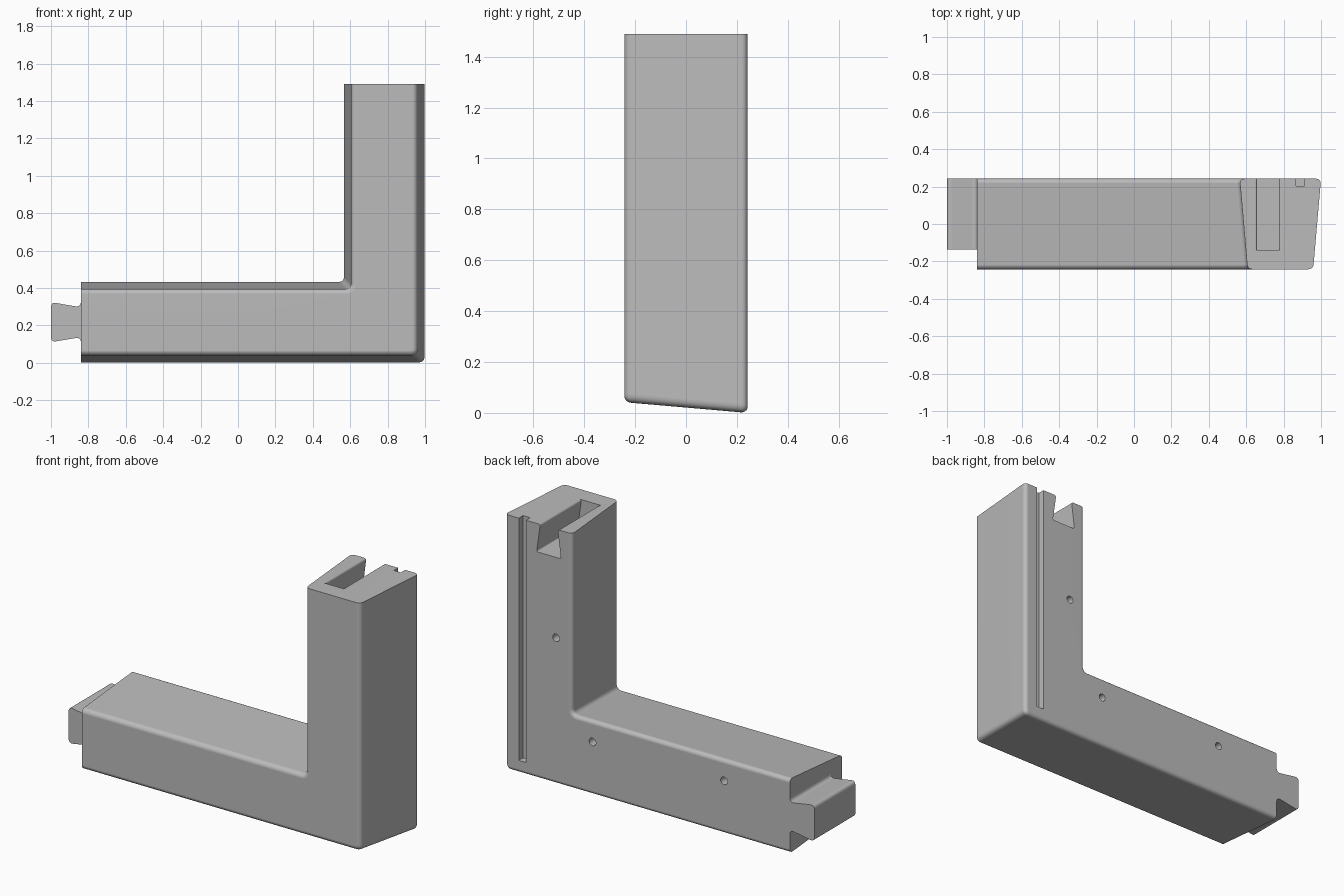
import bpy
import bmesh
import math
from mathutils import Vector

cube = bpy.data.objects.get("Cube")
if cube:
    bpy.data.objects.remove(cube, do_unlink=True)

GREY = (0.5, 0.5, 0.5, 1)
grey = bpy.data.materials.new("plain_grey")
grey.use_nodes = True
grey.diffuse_color = GREY
grey.node_tree.nodes["Principled BSDF"].inputs["Base Color"].default_value = GREY

HALF = 0.242     # half depth
LEFT = -0.84     # open end of the foot
TOP = 1.49       # open end of the upright
DRAFT = 0.042    # taper towards the front


def rounded(points, steps=6):
    """Turn (x, z, radius) corners into an outline with rounded corners."""
    out = []
    for i, (x, z, r) in enumerate(points):
        p = Vector((x, z))
        if r == 0:
            out.append(p)
            continue
        a = p + (Vector(points[i - 1][:2]) - p).normalized() * r
        b = p + (Vector(points[(i + 1) % len(points)][:2]) - p).normalized() * r
        for k in range(steps + 1):
            t = k / steps
            out.append(a * (1 - t) ** 2 + p * 2 * t * (1 - t) + b * t * t)
    return out


def loft(name, front, back, y0, y1, bevel=0):
    """Solid between two matching outlines in x and z."""
    bm = bmesh.new()
    rows = [[bm.verts.new((p.x, y, p.y)) for p in rounded(pts)]
            for pts, y in ((front, y0), (back, y1))]
    n = len(rows[0])
    bm.faces.new(rows[0])
    bm.faces.new(rows[1][::-1])
    for i in range(n):
        j = (i + 1) % n
        bm.faces.new((rows[0][j], rows[0][i], rows[1][i], rows[1][j]))
    bmesh.ops.recalc_face_normals(bm, faces=bm.faces)
    if bevel:
        def keep(e):
            a, b = (v.co for v in e.verts)
            at_end = (max(a.x, b.x) < LEFT + 0.001) or (min(a.z, b.z) > TOP - 0.001)
            return abs(a.y - b.y) < 0.001 and not at_end
        bmesh.ops.bevel(bm, geom=[e for e in bm.edges if keep(e)], offset=bevel,
                        segments=5, profile=0.5, affect='EDGES', clamp_overlap=False)
    mesh = bpy.data.meshes.new(name)
    bm.to_mesh(mesh)
    bm.free()
    obj = bpy.data.objects.new(name, mesh)
    bpy.context.collection.objects.link(obj)
    mesh.materials.append(grey)
    return obj


def activate(obj):
    bpy.ops.object.select_all(action='DESELECT')
    obj.select_set(True)
    bpy.context.view_layer.objects.active = obj


def cut(obj, cutter):
    cutter.hide_render = True
    mod = obj.modifiers.new("cut", 'BOOLEAN')
    mod.operation = 'DIFFERENCE'
    mod.solver = 'EXACT'
    mod.object = cutter
    activate(obj)
    bpy.ops.object.modifier_apply(modifier=mod.name)
    bpy.data.objects.remove(cutter, do_unlink=True)


def finish(obj):
    activate(obj)
    bpy.ops.object.shade_smooth_by_angle(angle=math.radians(30))
    mod = obj.modifiers.new("even_shading", 'WEIGHTED_NORMAL')
    mod.keep_sharp = True


def corner_outline(d):
    return [(LEFT, d, 0), (1 - d, d, 0.035), (1 - d, TOP, 0),
            (0.565 + d, TOP, 0), (0.565 + d, 0.435 - d, 0.03), (LEFT, 0.435 - d, 0)]


# Tapered corner body
body = loft("corner_body", corner_outline(DRAFT), corner_outline(0), -HALF, HALF, 0.025)

# Dovetail socket in the top of the upright
socket = [(0.61, 1.6, 0), (0.61, 1.491, 0), (0.66, 1.491, 0.018), (0.638, 1.325, 0.012),
          (0.796, 1.325, 0.012), (0.772, 1.491, 0.018), (0.82, 1.491, 0), (0.82, 1.6, 0)]
cut(body, loft("socket_cutter", socket, socket, -0.138, 0.3))

# Narrow groove down the back
groove = [(0.865, 0.075, 0), (0.911, 0.075, 0), (0.911, 1.6, 0), (0.865, 1.6, 0)]
cut(body, loft("groove_cutter", groove, groove, 0.202, 0.3))

# Screw holes in the back
for x, z in ((0.67, 0.855), (0.435, 0.31), (-0.415, 0.31)):
    bpy.ops.mesh.primitive_cylinder_add(vertices=24, radius=0.022, depth=0.14,
                                        location=(x, 0.23, z),
                                        rotation=(math.pi / 2, 0, 0))
    hole = bpy.context.object
    hole.data.materials.append(grey)
    cut(body, hole)
finish(body)

# Dovetail tenon on the end of the foot
MID = 0.2175
upper = [(-1, 0.107, 0.028), (LEFT, 0.08, 0.03), (LEFT, 0.115, 0), (LEFT + 0.002, 0.115, 0)]
tenon = [(x, MID + h, r) for x, h, r in upper]
tenon += [(x, MID - h, r) for x, h, r in reversed(upper)]
finish(loft("dovetail_tenon", tenon, tenon, -0.135, HALF))
